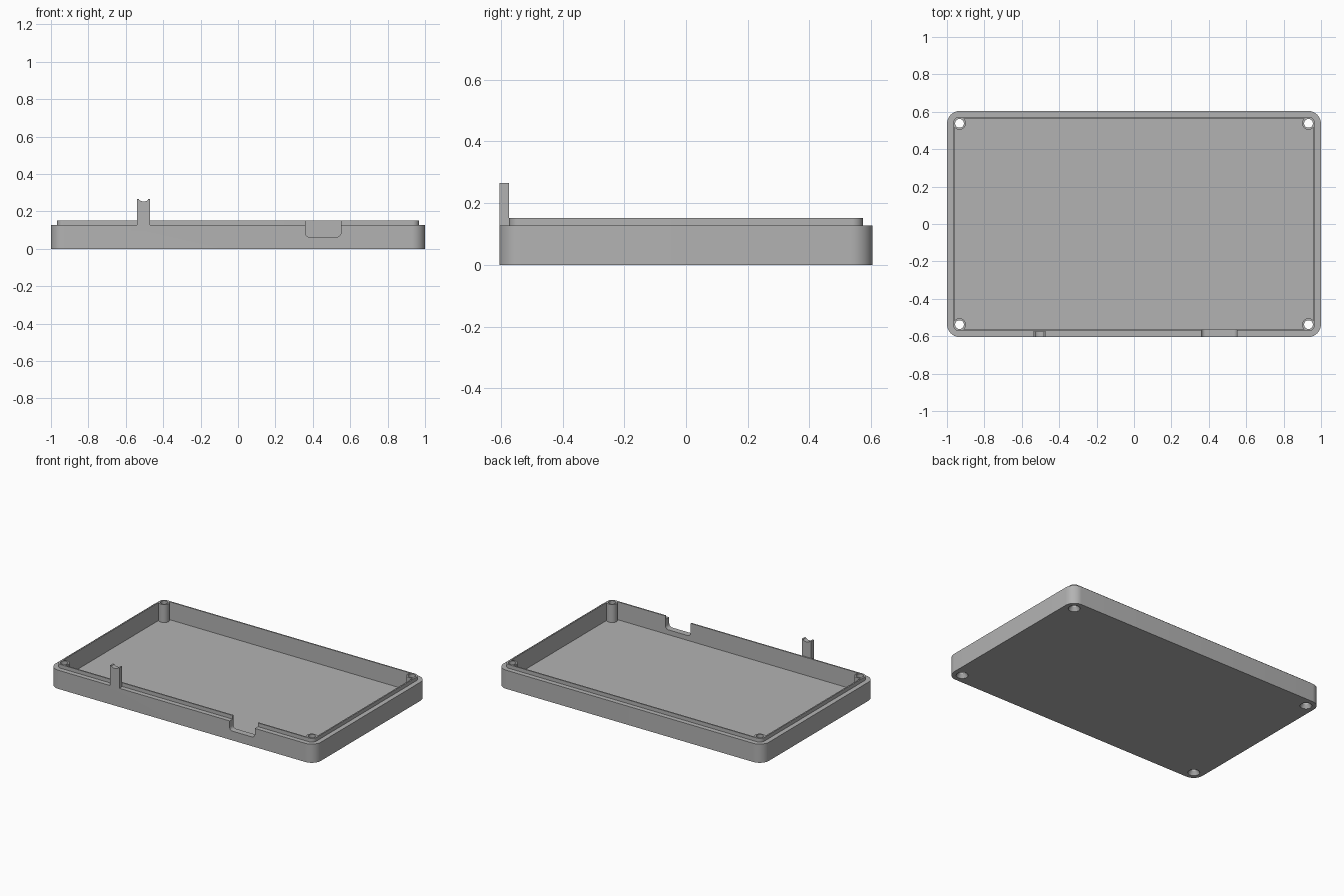
import bpy, bmesh
from math import sin, cos, pi, radians

cube = bpy.data.objects.get("Cube")
if cube:
    bpy.data.objects.remove(cube)

HALF_X, HALF_Y = 1.0, 0.605
RIM, TOP, FLOOR = 0.127, 0.152, 0.03

grey = bpy.data.materials.new("plain_grey")
grey.use_nodes = True
colour = (0.45, 0.45, 0.45, 1)
grey.diffuse_color = colour
grey.node_tree.nodes["Principled BSDF"].inputs["Base Color"].default_value = colour


def loft(name, rings):
    """Bridge equal rings of points and cap both ends."""
    bm = bmesh.new()
    loops = [[bm.verts.new(p) for p in ring] for ring in rings]
    n = len(loops[0])
    for a, b in zip(loops, loops[1:]):
        for i in range(n):
            j = (i + 1) % n
            bm.faces.new((a[i], a[j], b[j], b[i]))
    bm.faces.new(loops[0][::-1])
    bm.faces.new(loops[-1])
    bmesh.ops.recalc_face_normals(bm, faces=bm.faces)
    mesh = bpy.data.meshes.new(name)
    bm.to_mesh(mesh)
    bm.free()
    mesh.materials.append(grey)
    obj = bpy.data.objects.new(name, mesh)
    bpy.context.collection.objects.link(obj)
    return obj


def rounded_ring(inset, radius, z, steps=10):
    hx, hy = HALF_X - inset - radius, HALF_Y - inset - radius
    ring = []
    for q, (sx, sy) in enumerate(((1, 1), (-1, 1), (-1, -1), (1, -1))):
        for k in range(steps + 1):
            a = (q + k / steps) * pi / 2
            ring.append((sx * hx + radius * cos(a), sy * hy + radius * sin(a), z))
    return ring


def turned(name, x, y, profile, sides=32):
    """Solid of revolution from (radius, z) pairs."""
    return loft(name, [[(x + r * cos(2 * pi * k / sides), y + r * sin(2 * pi * k / sides), z)
                        for k in range(sides)] for r, z in profile])


def extruded(name, outline, y0, y1):
    return loft(name, [[(x, y, z) for x, z in outline] for y in (y0, y1)])


def combine(target, tool, operation):
    tool.hide_render = True
    mod = target.modifiers.new("combine", 'BOOLEAN')
    mod.operation, mod.solver, mod.object = operation, 'EXACT', tool
    bpy.context.view_layer.objects.active = target
    bpy.ops.object.modifier_apply(modifier=mod.name)
    bpy.data.objects.remove(tool)
    bpy.context.view_layer.update()


# Tray: outer wall, stepped shoulder, thin lip and hollow inside
tray = loft("tray", [
    rounded_ring(0, 0.07, 0), rounded_ring(0, 0.07, RIM),
    rounded_ring(0.032, 0.035, RIM), rounded_ring(0.032, 0.035, TOP),
    rounded_ring(0.041, 0.026, TOP), rounded_ring(0.041, 0.026, FLOOR)])

# Screw posts with countersunk through holes
corners = [(sx * 0.933, sy * 0.538) for sx in (-1, 1) for sy in (-1, 1)]
for x, y in corners:
    combine(tray, turned("post", x, y, [(0.0345, FLOOR / 2), (0.0345, TOP)]), 'UNION')
for x, y in corners:
    combine(tray, turned("screw_hole", x, y, [
        (0.037, -0.02), (0.037, 0.004), (0.0235, 0.024), (0.0235, 0.2)]), 'DIFFERENCE')

# Connector opening in the front wall, with rounded lower corners
left, right, low, r = 0.36, 0.55, 0.063, 0.022
arc = [k * pi / 12 for k in range(7)]
opening = [(left, 0.2)]
opening += [(left + r - r * cos(a), low + r - r * sin(a)) for a in arc]
opening += [(right - r + r * sin(a), low + r - r * cos(a)) for a in arc]
opening += [(right, 0.2)]
combine(tray, extruded("opening", opening, -0.7, -0.555), 'DIFFERENCE')

# Upright tab with a shallow cradle in its top
centre, half, groove = -0.505, 0.035, 0.024
outline = [(centre - half, RIM - 0.02), (centre + half, RIM - 0.02), (centre + half, 0.265)]
outline += [(centre + groove * cos(a), 0.265 - 0.012 * sin(a)) for a in (k * pi / 10 for k in range(11))]
outline += [(centre - half, 0.265)]
combine(tray, extruded("tab", outline, -HALF_Y, -0.574), 'UNION')

# Smooth the rounded parts, keep edges crisp
bpy.ops.object.select_all(action='DESELECT')
tray.select_set(True)
bpy.context.view_layer.objects.active = tray
bpy.ops.object.shade_smooth_by_angle(angle=radians(30))
